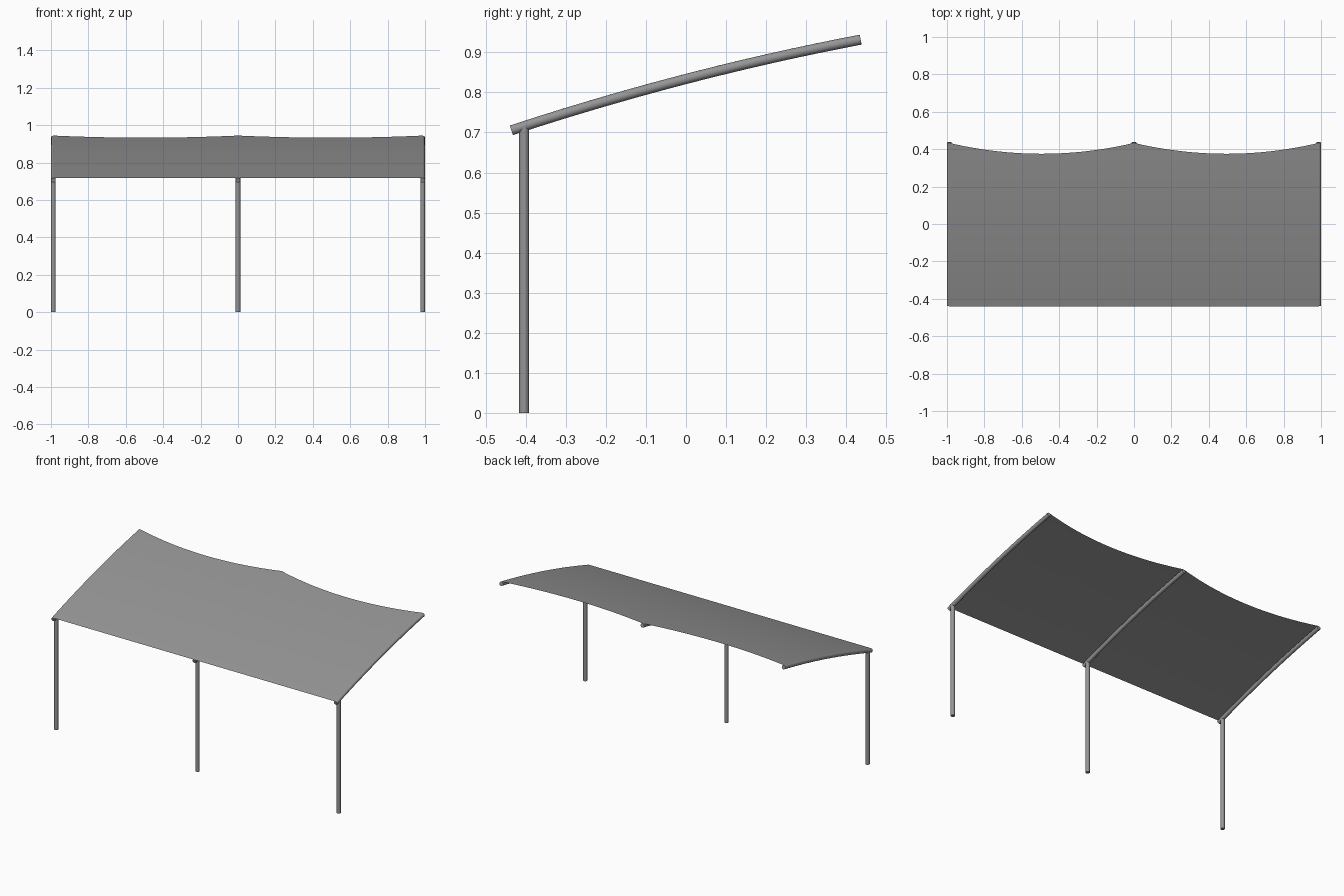
import bpy, bmesh, math
from mathutils import Vector

if "Cube" in bpy.data.objects:
    bpy.data.objects.remove(bpy.data.objects["Cube"])

R = 0.0125                      # tube radius
XS = (-0.9875, 0.0, 0.9875)     # frame positions
Y0, Y1 = -0.436, 0.436          # rafter ends
POST_Y = -0.404

grey = bpy.data.materials.new("dark_grey")
grey.diffuse_color = (0.30, 0.30, 0.30, 1)
grey.use_nodes = True
grey.node_tree.nodes["Principled BSDF"].inputs["Base Color"].default_value = grey.diffuse_color


def arch(y, off=0.0):
    """Point on the bowed rafter line, shifted along its normal."""
    z = 0.8335 + 0.2595 * y - 0.079 * y * y
    n = Vector((0, -(0.2595 - 0.158 * y), 1)).normalized()
    return Vector((0, y, z)) + n * off


def finish(ob):
    ob.data.materials.clear()
    ob.data.materials.append(grey)
    bpy.ops.object.select_all(action='DESELECT')
    ob.select_set(True)
    bpy.context.view_layer.objects.active = ob
    bpy.ops.object.shade_smooth_by_angle(angle=math.radians(35))


def tube(name, points):
    cu = bpy.data.curves.new(name, 'CURVE')
    cu.dimensions = '3D'
    cu.bevel_depth = R
    cu.bevel_resolution = 6
    cu.use_fill_caps = True
    sp = cu.splines.new('POLY')
    sp.points.add(len(points) - 1)
    for p, co in zip(sp.points, points):
        p.co = (*co, 1)
    ob = bpy.data.objects.new(name, cu)
    bpy.context.collection.objects.link(ob)
    bpy.ops.object.select_all(action='DESELECT')
    ob.select_set(True)
    bpy.context.view_layer.objects.active = ob
    bpy.ops.object.convert(target='MESH')
    finish(bpy.context.object)


# Posts and bowed rafters
for side, x in zip(("left", "middle", "right"), XS):
    top = arch(POST_Y).z
    tube(side + "_post", [Vector((x, POST_Y, 0)), Vector((x, POST_Y, top))])
    tube(side + "_rafter",
         [arch(Y0 + (Y1 - Y0) * i / 24) + Vector((x, 0, 0)) for i in range(25)])

# Thin fabric canopy lying on the rafters, back edge scalloped between them
NX, NY, HALF = 48, 24, 0.9885
bm = bmesh.new()
rows = []
for i in range(NX + 1):
    x = -HALF + 2 * HALF * i / NX
    t = (abs(x) / HALF) * 2 - 1
    back = Y1 - 0.058 * (1 - t * t)
    rows.append([bm.verts.new(arch(Y0 + (back - Y0) * j / NY, R + 0.0004) + Vector((x, 0, 0)))
                 for j in range(NY + 1)])
for a, b in zip(rows, rows[1:]):
    for j in range(NY):
        bm.faces.new((a[j], b[j], b[j + 1], a[j + 1]))
me = bpy.data.meshes.new("canopy")
bm.to_mesh(me)
bm.free()
canopy = bpy.data.objects.new("canopy", me)
bpy.context.collection.objects.link(canopy)
finish(canopy)
